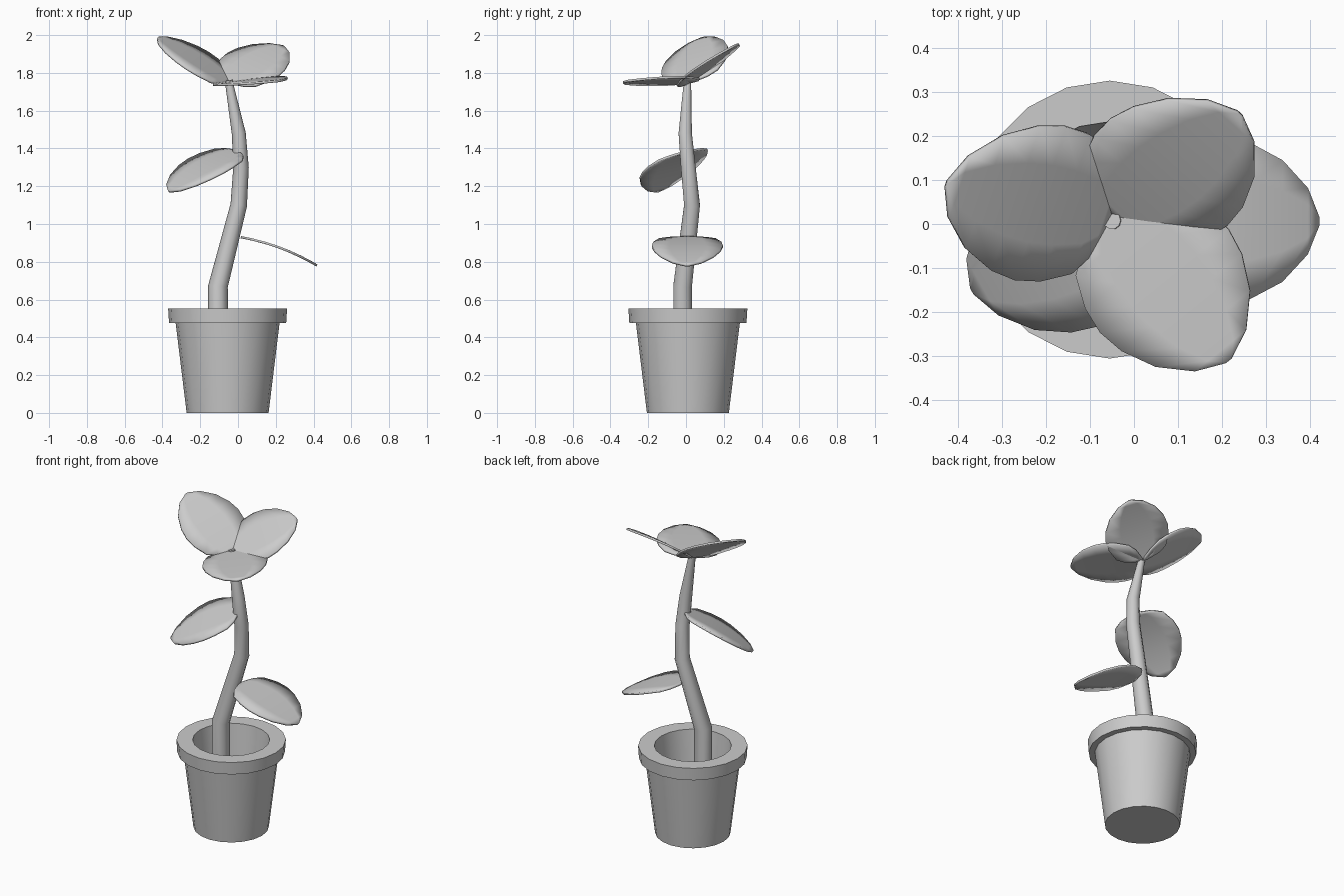
import bpy, bmesh, math
from mathutils import Vector

if "Cube" in bpy.data.objects:
    bpy.data.objects.remove(bpy.data.objects["Cube"])


def finish(name, bm, angle=40):
    bmesh.ops.recalc_face_normals(bm, faces=bm.faces)
    me = bpy.data.meshes.new(name)
    bm.to_mesh(me)
    bm.free()
    ob = bpy.data.objects.new(name, me)
    bpy.context.collection.objects.link(ob)
    bpy.ops.object.select_all(action='DESELECT')
    ob.select_set(True)
    bpy.context.view_layer.objects.active = ob
    bpy.ops.object.shade_smooth_by_angle(angle=math.radians(angle))
    return ob


def bridge(bm, a, b):
    n = len(a)
    for i in range(n):
        j = (i + 1) % n
        bm.faces.new((a[i], a[j], b[j], b[i]))


def lathe(name, profile, cx, cy, sides):
    bm = bmesh.new()
    rings = [[bm.verts.new((cx + r * math.cos(2 * math.pi * i / sides),
                            cy + r * math.sin(2 * math.pi * i / sides), z))
              for i in range(sides)] for r, z in profile]
    for a, b in zip(rings, rings[1:]):
        bridge(bm, a, b)
    bm.faces.new(rings[0])
    bm.faces.new(rings[-1])
    return finish(name, bm, 30)


def sweep(name, path, sides=10):
    # path points are x, y, z, radius; rings tilt with the path
    bm = bmesh.new()
    pts = [Vector(p[:3]) for p in path]
    rings = []
    for k, p in enumerate(path):
        t = (pts[min(k + 1, len(pts) - 1)] - pts[max(k - 1, 0)]).normalized()
        v = t.cross(Vector((1, 0, 0))).normalized()
        u = v.cross(t)
        rings.append([bm.verts.new(pts[k] + p[3] * (
            u * math.cos(2 * math.pi * i / sides) + v * math.sin(2 * math.pi * i / sides)))
            for i in range(sides)])
    for a, b in zip(rings, rings[1:]):
        bridge(bm, a, b)
    bm.faces.new(rings[0])
    bm.faces.new(rings[-1])
    return finish(name, bm, 50)


# outline of every blade: (fraction of length, half width)
OUTLINE = [(0, .02), (.05, .1), (.13, .15), (.3, .18), (.45, .188),
           (.6, .176), (.78, .138), (.93, .075), (1, .008)]


def blade(name, base, tip, side, arch=0.01):
    base, tip = Vector(base), Vector(tip)
    axis = tip - base
    d = axis.normalized()
    side = Vector(side)
    side = (side - d * side.dot(d)).normalized()
    up = d.cross(side)
    if up.z < 0:
        up = -up
    bm = bmesh.new()
    rows = [[bm.verts.new(base + axis * t + side * w * s + up * arch * 4 * t * (1 - t))
             for s in (-1, -.5, 0, .5, 1)] for t, w in OUTLINE]
    for a, b in zip(rows, rows[1:]):
        for i in range(4):
            bm.faces.new((a[i], a[i + 1], b[i + 1], b[i]))
    ob = finish(name, bm)
    m = ob.modifiers.new("thickness", 'SOLIDIFY')
    m.thickness = 0.012
    m.offset = 0
    return ob


# pot with rim and hollow inside
lathe("pot", [(.217, 0), (.275, .475), (.31, .475), (.315, .553),
              (.222, .553), (.175, .05)], -.055, .01, 20)

# bent, tapering stem
sweep("stem", [(-.105, -.018, .05, .052), (-.106, -.018, .67, .052),
               (.004, .032, 1.1, .044), (.016, .012, 1.3, .041),
               (.004, -.004, 1.48, .037), (-.05, .008, 1.76, .02)])

# three flower petals
hub = (-.05, .02, 1.75)
blade("left_petal", hub, (-.425, .09, 1.985), (.1, .34, .09))
blade("back_petal", hub, (.24, .25, 1.94), (.29, -.23, -.11))
blade("front_petal", hub, (.215, -.31, 1.757), (.34, .14, .04), .004)

# two stem leaves
blade("right_leaf", (.015, .008, .93), (.418, .006, .78), (0, 1, 0), .02)
blade("left_leaf", (0, .01, 1.385), (-.365, -.15, 1.172), (-.2, .355, .08), .02)
